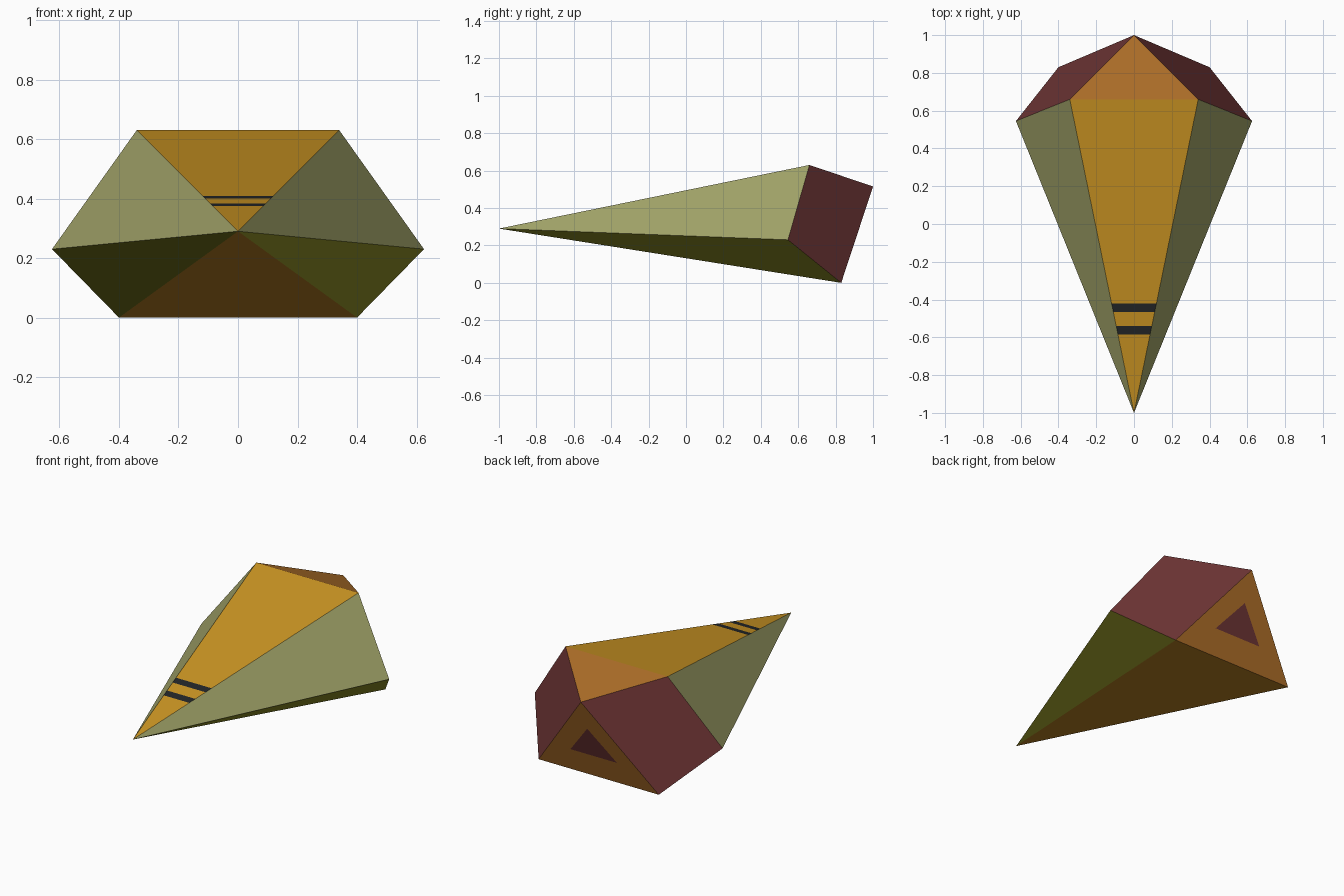
import bpy, bmesh
from mathutils import Vector

if "Cube" in bpy.data.objects:
    bpy.data.objects.remove(bpy.data.objects["Cube"])


def srgb(r, g, b):
    lin = lambda c: c / 12.92 if c <= 0.04045 else ((c + 0.055) / 1.055) ** 2.4
    return [lin(c / 255) for c in (r, g, b)] + [1.0]


COLOURS = {
    "gold": (205, 150, 35),
    "khaki": (160, 162, 104),
    "olive": (146, 146, 38),
    "bronze": (190, 132, 36),
    "brown": (172, 109, 40),
    "maroon": (108, 52, 52),
    "charcoal": (35, 38, 40),
}
SLOT = {name: i for i, name in enumerate(COLOURS)}

# Key corners of the wedge hull; "side" corners are mirrored in x
NOSE, TAIL = (0, -1, 0.29), (0, 1, 0.515)
TOP, SIDE, LOW = (0.34, 0.66, 0.63), (0.625, 0.545, 0.23), (0.40, 0.83, 0.0)

bm = bmesh.new()
nose, tail = bm.verts.new(NOSE), bm.verts.new(TAIL)
right = [bm.verts.new(p) for p in (TOP, SIDE, LOW)]
left = [bm.verts.new((-x, y, z)) for x, y, z in (TOP, SIDE, LOW)]


def face(colour, *verts):
    f = bm.faces.new(verts)
    f.material_index = SLOT[colour]
    return f


# Paired flank panels
for top, side, low in (right, left):
    face("khaki", nose, side, top)
    face("olive", nose, low, side)
    face("maroon", top, side, low, tail)

# Centre panels
deck = face("gold", nose, right[0], left[0])
face("bronze", nose, left[2], right[2])
face("brown", tail, left[0], right[0])
rear = face("brown", tail, right[2], left[2])

# Dark triangular exhaust, inset in the lower rear panel
bmesh.ops.inset_individual(bm, faces=[rear], thickness=0.05)
base_mid = Vector((0, LOW[1], LOW[2]))
apex = max(rear.verts, key=lambda v: v.co.z)
for v in rear.verts:
    sign = 1 if v.co.x > 0 else -1
    on_apex = v is apex
    v.co = Vector(TAIL).lerp(base_mid, 0.355 if on_apex else 0.72)
    if not on_apex:
        v.co.x = sign * 0.155
rear.material_index = SLOT["maroon"]

# Two dark stripes cut across the nose deck
STRIPES = ((-0.585, -0.54), (-0.465, -0.42))
strips = [deck]
for y in (y for band in STRIPES for y in band):
    geom = set(strips)
    for f in strips:
        geom.update(f.edges, f.verts)
    cut = bmesh.ops.bisect_plane(bm, geom=list(geom), plane_co=(0, y, 0), plane_no=(0, 1, 0))
    strips = [g for g in cut["geom"] if isinstance(g, bmesh.types.BMFace)]
for f in strips:
    y = f.calc_center_median().y
    if any(a < y < b for a, b in STRIPES):
        f.material_index = SLOT["charcoal"]

bmesh.ops.recalc_face_normals(bm, faces=bm.faces[:])

mesh = bpy.data.meshes.new("hull")
bm.to_mesh(mesh)
bm.free()
for name, rgb in COLOURS.items():
    mat = bpy.data.materials.new(name)
    mat.diffuse_color = srgb(*rgb)
    mat.use_nodes = True
    mat.node_tree.nodes["Principled BSDF"].inputs["Base Color"].default_value = mat.diffuse_color
    mesh.materials.append(mat)
bpy.context.collection.objects.link(bpy.data.objects.new("hull", mesh))
